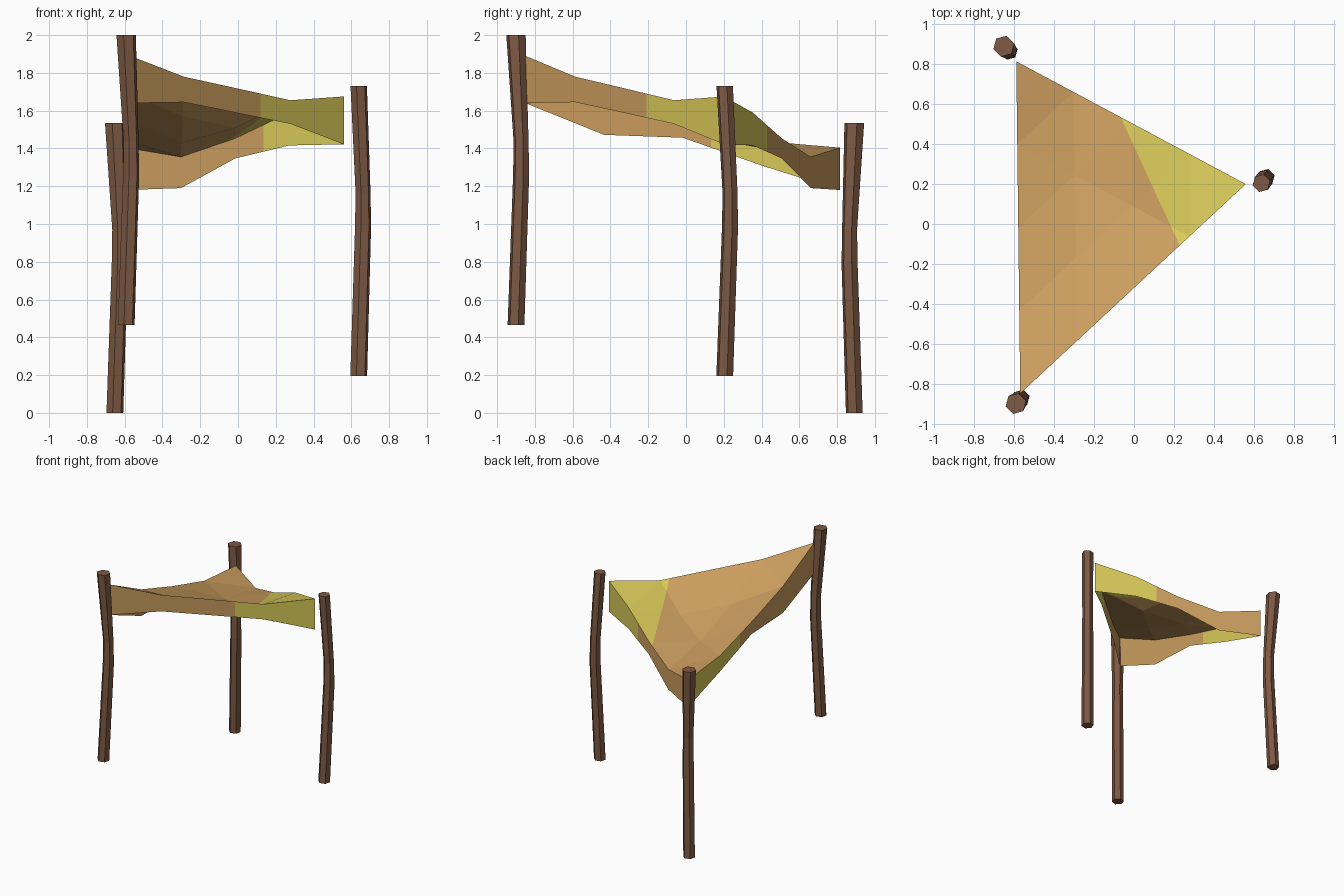
import bpy, bmesh, math
from mathutils import Vector

if "Cube" in bpy.data.objects:
    bpy.data.objects.remove(bpy.data.objects["Cube"])


def material(name, rgb):
    m = bpy.data.materials.new(name)
    m.diffuse_color = (*rgb, 1)
    m.use_nodes = True
    m.node_tree.nodes["Principled BSDF"].inputs["Base Color"].default_value = m.diffuse_color
    return m


TAN = material("tan hide", (0.59, 0.335, 0.112))
YELLOW = material("yellow hide", (0.69, 0.585, 0.1))
WOOD = material("dark wood", (0.205, 0.1, 0.056))


def finish(bm, name, mats):
    me = bpy.data.meshes.new(name)
    bm.to_mesh(me)
    bm.free()
    for m in mats:
        me.materials.append(m)
    ob = bpy.data.objects.new(name, me)
    bpy.context.collection.objects.link(ob)
    return ob


# Bent six-sided poles: foot, bow direction, foot height, top radius
def pole(name, x, y, z0, bow, r_top):
    bm = bmesh.new()
    rings = []
    for h, off, r in ((0, 0, 0.046), (0.79, 1, 0.044), (0.97, 1, 0.041), (1.535, 0, r_top)):
        rings.append([bm.verts.new((x + bow[0] * off + r * math.cos(a),
                                    y + bow[1] * off + r * math.sin(a), z0 + h))
                      for a in (math.radians(15 + 60 * i) for i in range(6))])
    for lo, hi in zip(rings, rings[1:]):
        for i in range(6):
            j = (i + 1) % 6
            bm.faces.new((lo[i], lo[j], hi[j], hi[i]))
    bm.faces.new(rings[0][::-1])
    bm.faces.new(rings[-1])
    finish(bm, name, [WOOD])


pole("back_pole", -0.652, 0.891, 0.0, (0.026, -0.025), 0.054)
pole("front_pole", -0.592, -0.90, 0.465, (0.026, 0.027), 0.053)
pole("right_pole", 0.639, 0.205, 0.195, (0.023, 0.028), 0.045)

# Canopy outline: corners, and top / hem heights at quarter points of each side
A, B, C = Vector((-0.59, 0.815, 0)), Vector((-0.57, -0.85, 0)), Vector((0.56, 0.20, 0))
SIDES = {
    "front": (B, C, (1.89, 1.78, 1.718, 1.655, 1.675), (1.640, 1.645, 1.588, 1.53, 1.422)),
    "back": (C, A, (1.675, 1.59, 1.453, 1.355, 1.404), (1.422, 1.416, 1.347, 1.19, 1.18)),
    "left": (A, B, (1.404, 1.44, 1.556, 1.69, 1.89), (1.18, 1.31, 1.457, 1.472, 1.640)),
}


def paint_beyond(bm, co, no):
    """Cut along a plane and make the faces on its positive side yellow."""
    bmesh.ops.bisect_plane(bm, geom=bm.verts[:] + bm.edges[:] + bm.faces[:],
                           plane_co=co, plane_no=no, dist=1e-5)
    for f in bm.faces:
        f.material_index = int((f.calc_center_median() - co).dot(no) > 0)


# Canopy top: triangle grid with four steps per side and a sagging middle
N = 4
height = {(2, 1, 1): 1.43, (1, 2, 1): 1.57, (1, 1, 2): 1.51}
for i in range(N + 1):
    height[(0, N - i, i)] = SIDES["front"][2][i]
    height[(i, 0, N - i)] = SIDES["back"][2][i]
    height[(N - i, i, 0)] = SIDES["left"][2][i]

bm = bmesh.new()
grid = {}
for k, z in height.items():
    p = (A * k[0] + B * k[1] + C * k[2]) / N
    grid[k] = bm.verts.new((p.x, p.y, z))
for a in range(N):
    for b in range(N - a):
        c = N - 1 - a - b
        bm.faces.new((grid[(a + 1, b, c)], grid[(a, b + 1, c)], grid[(a, b, c + 1)]))
        if c > 0:
            bm.faces.new((grid[(a + 1, b + 1, c - 1)], grid[(a, b + 1, c)], grid[(a + 1, b, c)]))
paint_beyond(bm, Vector((-0.06, 0.52, 0)), Vector((0.63, 0.29, 0)).normalized())
bmesh.ops.recalc_face_normals(bm, faces=bm.faces[:])
if sum(f.normal.z for f in bm.faces) < 0:
    bmesh.ops.reverse_faces(bm, faces=bm.faces[:])
finish(bm, "canopy_top", [TAN, YELLOW])

# Hanging skirts, each yellow toward one corner
for name, t, sign in (("front", 0.61, 1), ("back", 0.37, -1), ("left", 0.41, -1)):
    p, q, tops, hems = SIDES[name]
    bm = bmesh.new()
    cols = []
    for i in range(N + 1):
        m = p.lerp(q, i / N)
        cols.append((bm.verts.new((m.x, m.y, hems[i])), bm.verts.new((m.x, m.y, tops[i]))))
    for (l0, l1), (r0, r1) in zip(cols, cols[1:]):
        bm.faces.new((l0, r0, r1, l1))
    paint_beyond(bm, p.lerp(q, t), (q - p).normalized() * sign)
    finish(bm, name + "_skirt", [TAN, YELLOW])
